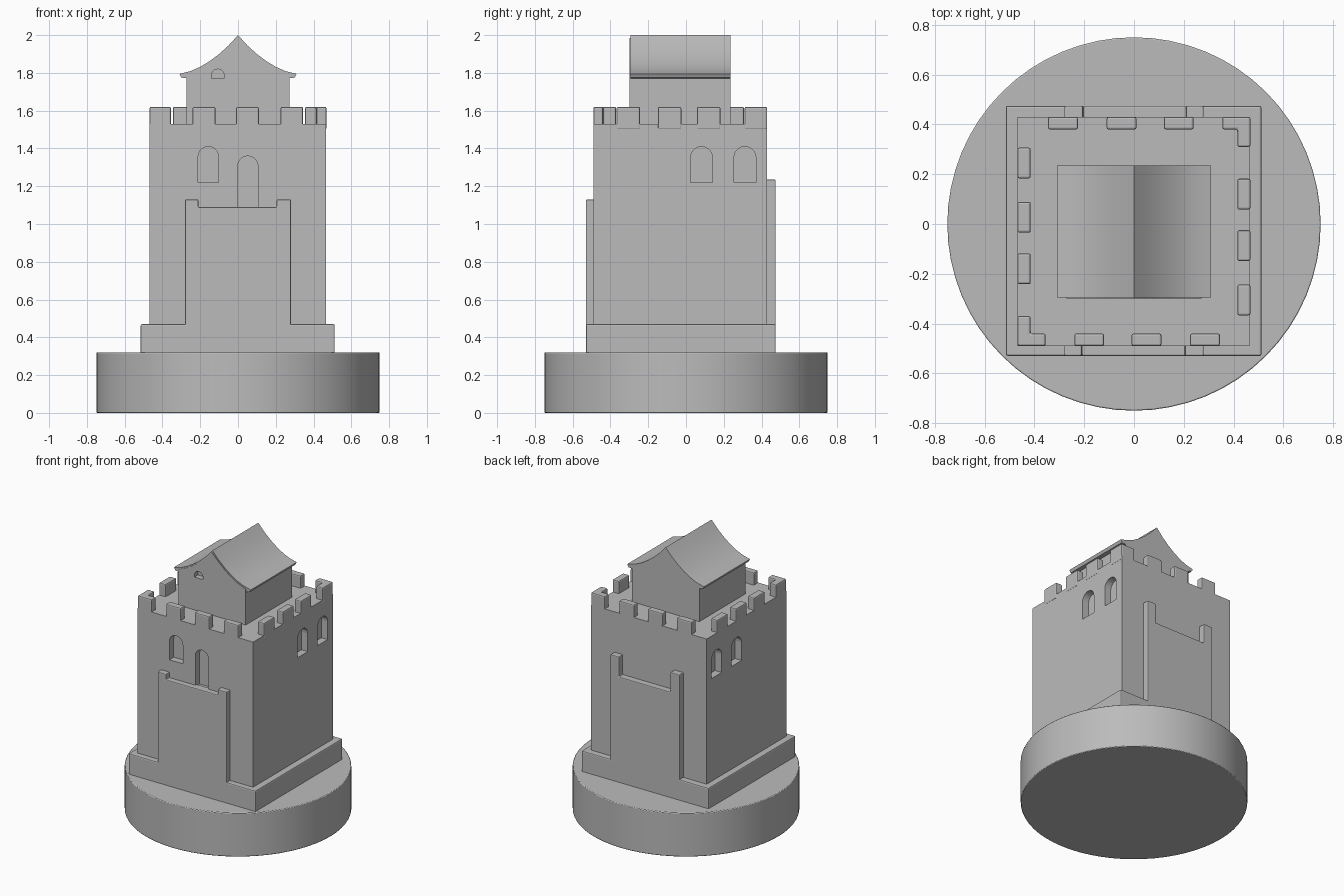
import bpy, bmesh, math
from mathutils import Matrix, Vector

cube = bpy.data.objects.get("Cube")
if cube:
    bpy.data.objects.remove(cube)

stone = bpy.data.materials.new("grey stone")
stone.use_nodes = True
GREY = (0.5, 0.5, 0.5, 1)
stone.diffuse_color = GREY
stone.node_tree.nodes["Principled BSDF"].inputs["Base Color"].default_value = GREY

CENTRE = Vector((0, -0.03, 0))            # the tower sits slightly forward on its base
FRONT = Matrix.Rotation(math.pi / 2, 4, "X")
SIDE = Matrix.Rotation(math.pi / 2, 4, "Z") @ FRONT
HALF_TURN = Matrix.Translation(CENTRE) @ Matrix.Rotation(math.pi, 4, "Z") @ Matrix.Translation(-CENTRE)


def finish(name, bm, bevel=0):
    bmesh.ops.recalc_face_normals(bm, faces=bm.faces)
    mesh = bpy.data.meshes.new(name)
    bm.to_mesh(mesh)
    bm.free()
    mesh.materials.append(stone)
    obj = bpy.data.objects.new(name, mesh)
    bpy.context.collection.objects.link(obj)
    if bevel:
        mod = obj.modifiers.new("soft edges", "BEVEL")
        mod.width, mod.segments = bevel, 2
    return obj


def prism(name, outline, low, high, turn=Matrix(), bevel=0):
    """Extrude a 2D outline from low to high along its local normal."""
    bm = bmesh.new()
    face = bm.faces.new([bm.verts.new((u, v, low)) for u, v in outline])
    ext = bmesh.ops.extrude_face_region(bm, geom=[face])
    moved = [g for g in ext["geom"] if isinstance(g, bmesh.types.BMVert)]
    bmesh.ops.translate(bm, verts=moved, vec=(0, 0, high - low))
    bm.transform(turn)
    return finish(name, bm, bevel)


def rect(x0, x1, y0, y1):
    return [(x0, y0), (x1, y0), (x1, y1), (x0, y1)]


def arch(centre, bottom, top, r):
    steps = [math.pi * i / 10 for i in range(11)]
    return [(centre - r, bottom), (centre + r, bottom)] + [
        (centre + r * math.cos(a), top - r + r * math.sin(a)) for a in steps]


def smooth(obj):
    bpy.ops.object.select_all(action="DESELECT")
    obj.select_set(True)
    bpy.context.view_layer.objects.active = obj
    bpy.ops.object.shade_smooth_by_angle(angle=math.radians(30))


def cut(target, cutter):
    mod = target.modifiers.new("recess", "BOOLEAN")
    mod.operation, mod.solver, mod.object = "DIFFERENCE", "EXACT", cutter
    cutter.hide_render = True
    cutter.hide_set(True)


# Round base and square plinth
bm = bmesh.new()
bmesh.ops.create_cone(bm, cap_ends=True, segments=64, radius1=0.75, radius2=0.75, depth=0.32,
                      matrix=Matrix.Translation((0, 0, 0.16)))
base = finish("round_base", bm, 0.005)
smooth(base)
prism("plinth", rect(-0.515, 0.512, -0.53, 0.475), 0.3, 0.47, bevel=0.008)

# Tower body
tower = prism("tower", rect(-0.468, 0.465, -0.49, 0.43), 0.4, 1.53)

# Arched recesses, repeated on opposite faces by a half turn
DEPTH = 0.05
for label, turn in (("a", Matrix()), ("b", HALF_TURN)):
    for y in (-0.375, -0.145, 0.082, 0.312):
        cut(tower, prism("side_window_cutter_" + label, arch(y, 1.22, 1.41, 0.058),
                         0.465 - DEPTH, 0.6, turn @ SIDE))
    for x, low, high in ((-0.157, 1.22, 1.41), (0.052, 1.08, 1.36)):
        cut(tower, prism("face_window_cutter_" + label, arch(x, low, high, 0.054),
                         0.49 - DEPTH, 0.6, turn @ FRONT))


# Raised wall panels with a post at each side
def panel(name, post, sill, turn, front):
    outline = [(-0.28, 0.4), (0.28, 0.4), (0.28, post), (0.205, post), (0.205, sill),
               (-0.21, sill), (-0.21, post), (-0.28, post)]
    prism(name, outline, 0.47, front, turn @ FRONT, bevel=0.006)


panel("front_panel", 1.13, 1.09, Matrix(), 0.53)
panel("back_panel", 1.235, 1.09, HALF_TURN, 0.535)

# Battlements: one corner and two rows, repeated by a half turn
corner = [(-0.468, -0.49), (-0.355, -0.49), (-0.355, -0.44), (-0.415, -0.44),
          (-0.415, -0.37), (-0.468, -0.37)]
for label, turn in (("front", Matrix()), ("back", HALF_TURN)):
    prism(label + "_corner_merlon", corner, 1.5, 1.62, turn, 0.008)
    for x in (-0.18, 0.05, 0.285):
        prism(label + "_merlon", rect(x - 0.06, x + 0.06, -0.49, -0.44), 1.5, 1.62, turn, 0.008)
    for y in (-0.18, 0.027, 0.245):
        prism(label + "_side_merlon", rect(-0.468, -0.415, y - 0.062, y + 0.062),
              1.5, 1.62, turn, 0.008)

# House on the tower top, walls and gables in one profile
curve = [(0.31, 1.795), (0.25, 1.81), (0.2, 1.832), (0.15, 1.862), (0.1, 1.9), (0.05, 1.945)]
left = [(-x, z) for x, z in reversed(curve)]
gable = [(-0.272, 1.5), (0.272, 1.5), (0.272, 1.79)] + [
    (x, z - 0.01) for x, z in curve[1:]] + [(0, 1.985)] + [
    (x, z - 0.01) for x, z in left[:-1]] + [(-0.272, 1.79)]
house = prism("house", gable, -0.235, 0.3, FRONT)
cut(house, prism("round_window_cutter", arch(-0.107, 1.77, 1.82, 0.034), 0.26, 0.4, FRONT))

# Sweeping roof with overhanging eaves
roof = prism("roof", curve + [(0, 2.0)] + left + [(-0.3, 1.775), (-0.26, 1.77),
             (0, 1.93), (0.26, 1.77), (0.3, 1.775)], -0.235, 0.295, FRONT)
smooth(roof)
